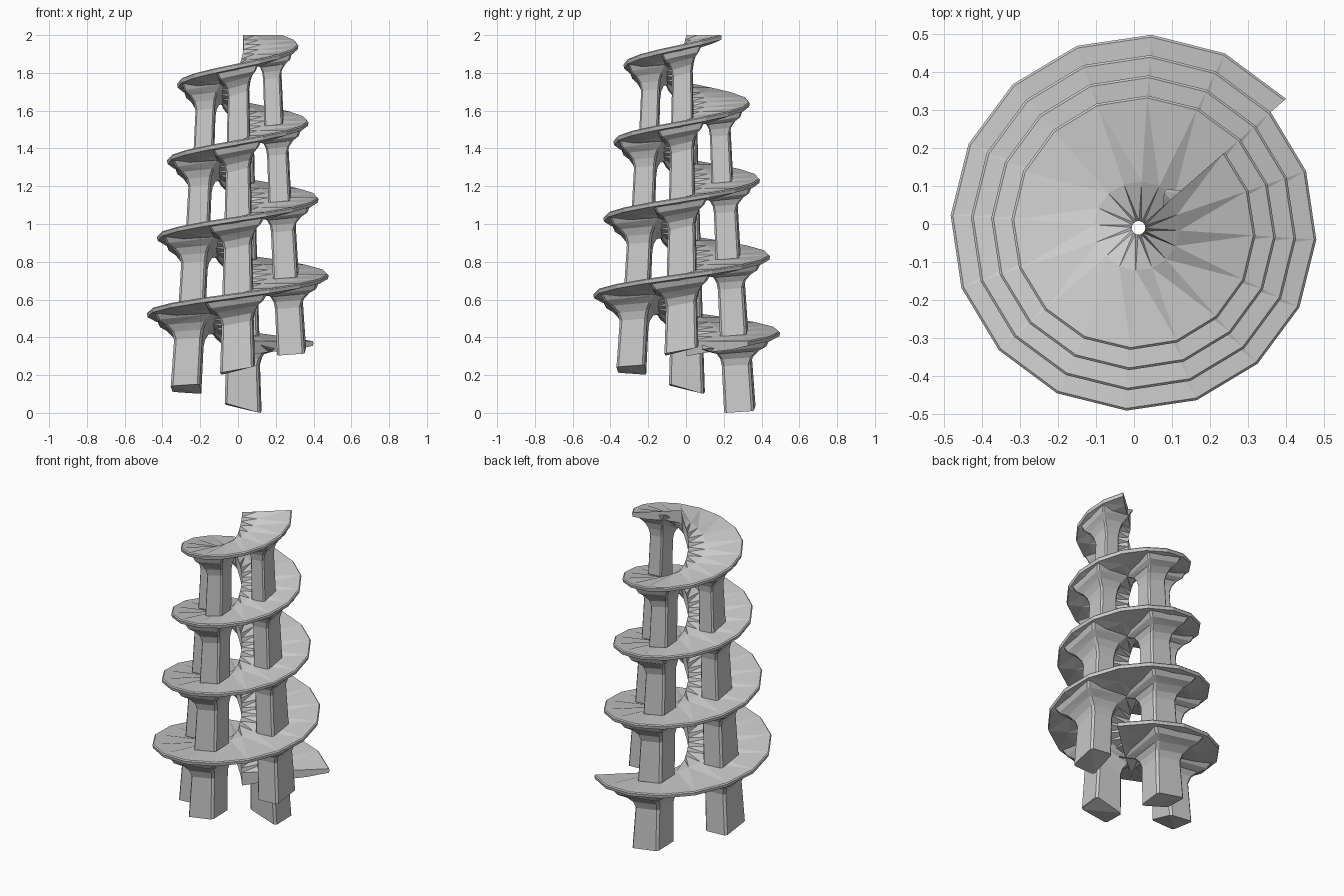
import bpy, bmesh, math

if "Cube" in bpy.data.objects:
    bpy.data.objects.remove(bpy.data.objects["Cube"])

CX, CY = 0.012, -0.010        # spiral axis
START = 41.2                  # angle where the ramp begins (degrees)
Z0, PITCH = 0.38, 0.405       # ramp top height at start, rise per turn
TURNS, SEGS = 4, 16


def turn(deg):
    return (deg - START) / 360


def radius(deg):
    return 0.516 - 0.0535 * turn(deg)


def height(deg):
    return Z0 + PITCH * turn(deg)


def point(deg, r, dz):
    a = math.radians(deg)
    return (CX + r * math.cos(a), CY + r * math.sin(a), height(deg) + dz)


def loft(name, rings):
    """Solid skin through closed loops, capped at both ends."""
    bm = bmesh.new()
    loops = [[bm.verts.new(p) for p in ring] for ring in rings]
    n = len(loops[0])
    for a, b in zip(loops, loops[1:]):
        for i in range(n):
            j = (i + 1) % n
            bm.faces.new((a[i], a[j], b[j], b[i]))
    bm.faces.new(loops[0][::-1])
    bm.faces.new(loops[-1])
    bmesh.ops.recalc_face_normals(bm, faces=bm.faces[:])
    bmesh.ops.triangulate(bm, faces=bm.faces[:])
    me = bpy.data.meshes.new(name)
    bm.to_mesh(me)
    bm.free()
    ob = bpy.data.objects.new(name, me)
    bpy.context.collection.objects.link(ob)
    return ob


# Spiral ramp: thin at the rim, thicker toward the narrow central hole
sections = []
for i in range(TURNS * SEGS + 1):
    d = START + i * 360 / SEGS
    R = radius(d)
    sections.append([point(d, 0.018, 0), point(d, 0.35 * R, 0),
                     point(d, R - 0.006, 0), point(d, R, -0.006),
                     point(d, R - 0.004, -0.025), point(d, 0.75 * R, -0.045),
                     point(d, 0.35 * R, -0.06), point(d, 0.018, -0.08)])
loft("spiral_ramp", sections)

# Columns: each drops one turn and flares into the ramp underside
# (drop, inner radius, outer radius, half width), radii relative to ramp radius
PROFILE = [(-0.406, 0.425, 0.735, 0.185), (-0.16, 0.40, 0.70, 0.17),
           (-0.12, 0.385, 0.725, 0.19), (-0.085, 0.35, 0.79, 0.23),
           (-0.06, 0.28, 0.87, 0.30), (-0.03, 0.20, 0.90, 0.34)]


def column_ring(deg, dz, inner, outer, half):
    R, c = radius(deg), 0.025
    flat = [(inner, -half + c), (inner + c, -half), (outer - c, -half),
            (outer, -half + c), (outer, half - c), (outer - c, half),
            (inner + c, half), (inner, half - c)]
    return [point(deg + math.degrees(math.atan2(v, u)), R * math.hypot(u, v), dz)
            for u, v in flat]


for k in range(TURNS * 4):
    deg = 87 + 90 * k
    loft(f"column_{k + 1:02d}", [column_ring(deg, *row) for row in PROFILE])
